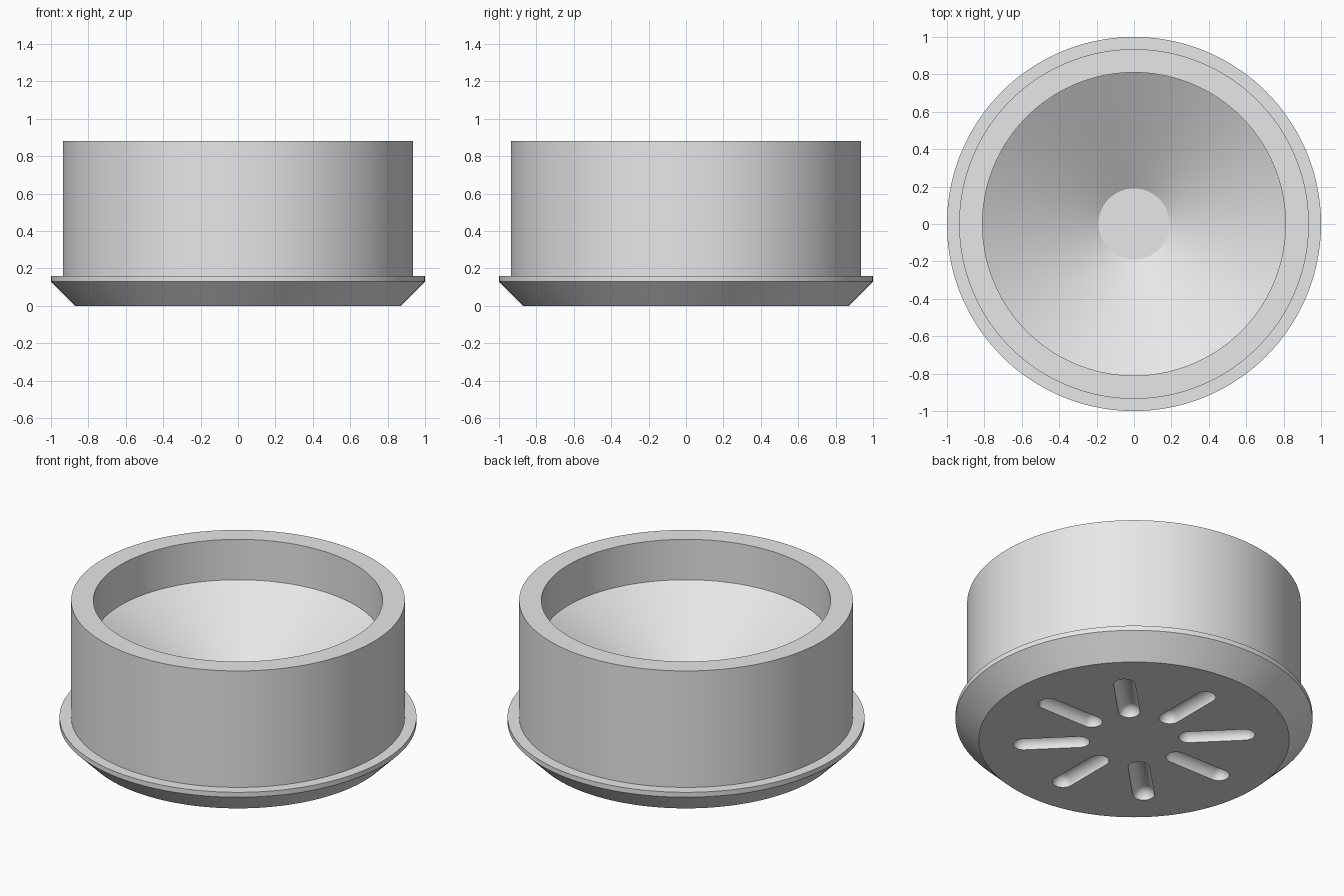
import bpy
import bmesh
from math import radians, sin, cos, pi
from mathutils import Matrix

cube = bpy.data.objects.get("Cube")
if cube:
    bpy.data.objects.remove(cube, do_unlink=True)

grey = bpy.data.materials.new("plain grey")
grey.use_nodes = True
grey.diffuse_color = (0.8, 0.8, 0.8, 1)
grey.node_tree.nodes["Principled BSDF"].inputs["Base Color"].default_value = (0.8, 0.8, 0.8, 1)


def lathe(profile, steps):
    """Closed solid turned about z from (radius, height) points."""
    bm = bmesh.new()
    verts = [bm.verts.new((r, 0, z)) for r, z in profile]
    edges = [bm.edges.new(pair) for pair in zip(verts, verts[1:])]
    bmesh.ops.spin(bm, geom=verts + edges, cent=(0, 0, 0), axis=(0, 0, 1),
                   angle=2 * pi, steps=steps, use_merge=False)
    bmesh.ops.remove_doubles(bm, verts=bm.verts, dist=1e-5)
    bmesh.ops.recalc_face_normals(bm, faces=bm.faces)
    return bm


def add_object(name, bm):
    mesh = bpy.data.meshes.new(name)
    bm.to_mesh(mesh)
    bm.free()
    mesh.materials.append(grey)
    obj = bpy.data.objects.new(name, mesh)
    bpy.context.collection.objects.link(obj)
    return obj


# Cup: chamfered base, flange, straight wall, bore and conical floor
cup = add_object("cup_body", lathe([
    (0, 0), (0.87, 0), (1, 0.13), (1, 0.16), (0.935, 0.16), (0.935, 0.88),
    (0.81, 0.88), (0.81, 0.63), (0.19, 0.26), (0, 0.26)], 144))

# Capsule cutter for one radial groove, repeated around the base
radius, inner, outer, arc = 0.06, 0.31, 0.62, 8
lower = [(radius * sin(i * pi / 2 / arc), inner - radius * cos(i * pi / 2 / arc))
         for i in range(arc + 1)]
upper = [(r, inner + outer - z) for r, z in reversed(lower)]
capsule = lathe(lower + upper, 32)
capsule.transform(Matrix.Rotation(pi / 2, 4, "Y"))
capsule_mesh = bpy.data.meshes.new("groove")
capsule.to_mesh(capsule_mesh)
capsule.free()

grooves = bmesh.new()
for i in range(8):
    capsule_mesh.transform(Matrix.Rotation(pi / 4, 4, "Z"))
    grooves.from_mesh(capsule_mesh)
bpy.data.meshes.remove(capsule_mesh)
cutter = add_object("groove_cutter", grooves)
cutter.hide_render = True

# Cut the grooves into the underside
cut = cup.modifiers.new("grooves", "BOOLEAN")
cut.operation = "DIFFERENCE"
cut.solver = "EXACT"
cut.object = cutter
depsgraph = bpy.context.evaluated_depsgraph_get()
result = bpy.data.meshes.new_from_object(cup.evaluated_get(depsgraph))
cup.modifiers.clear()
cup.data = result
bpy.data.objects.remove(cutter, do_unlink=True)

# Smooth curves, crisp edges
bpy.ops.object.select_all(action="DESELECT")
cup.select_set(True)
bpy.context.view_layer.objects.active = cup
bpy.ops.object.shade_smooth_by_angle(angle=radians(20))
